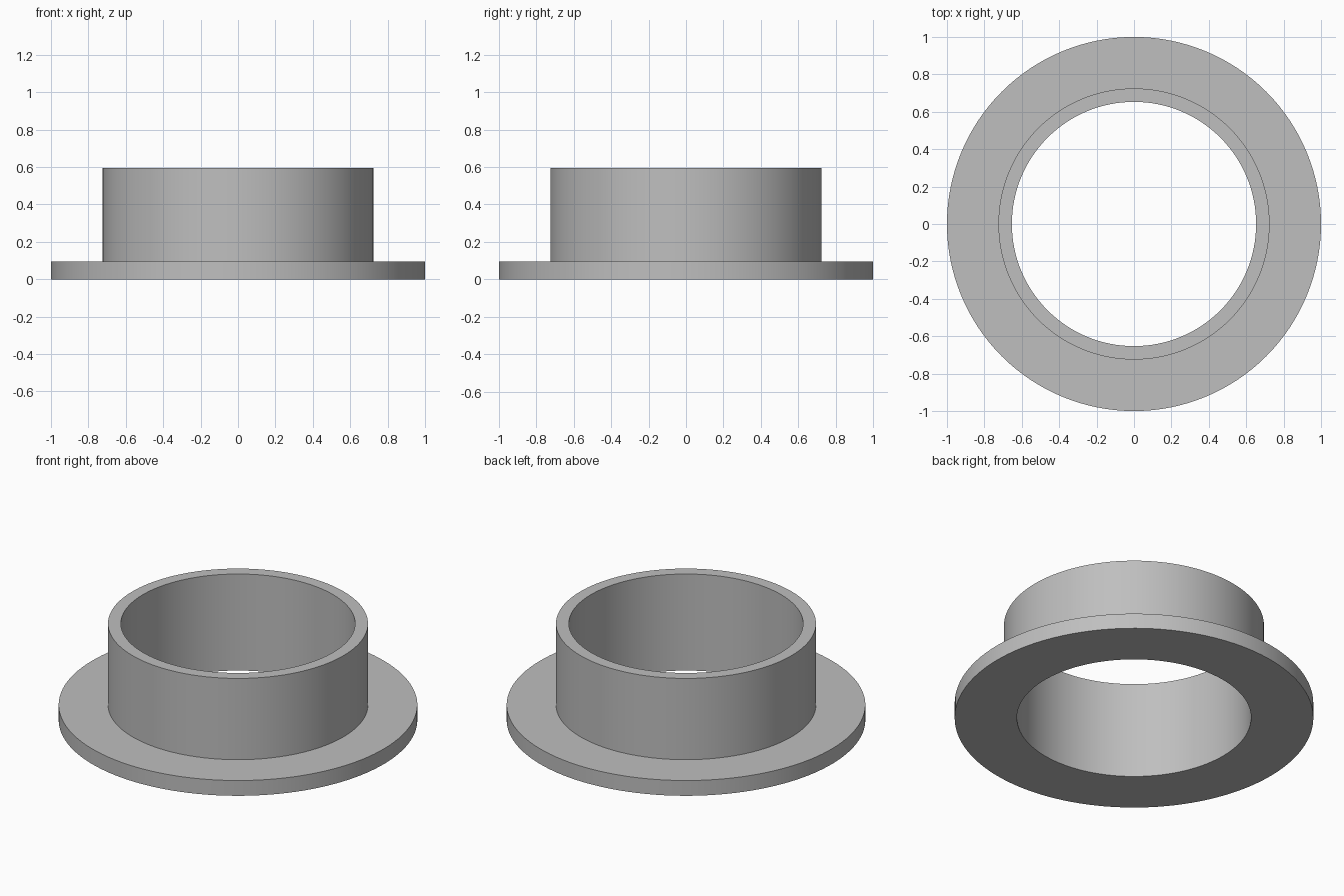
import bpy
import math

SEGMENTS = 128
BORE, SLEEVE, FLANGE = 0.653, 0.725, 1.0
FLANGE_TOP, SLEEVE_TOP = 0.094, 0.594

cube = bpy.data.objects.get("Cube")
if cube:
    bpy.data.objects.remove(cube, do_unlink=True)


def make_material(name, color):
    mat = bpy.data.materials.new(name)
    mat.use_nodes = True
    mat.diffuse_color = color
    mat.node_tree.nodes["Principled BSDF"].inputs["Base Color"].default_value = color
    return mat


def lathe(name, profile, mat):
    """Revolve a closed (radius, height) profile around the z axis."""
    count = len(profile)
    verts, faces = [], []
    for s in range(SEGMENTS):
        angle = math.tau * s / SEGMENTS
        verts += [(r * math.cos(angle), r * math.sin(angle), z) for r, z in profile]
        here, after = s * count, (s + 1) % SEGMENTS * count
        for i in range(count):
            j = (i + 1) % count
            faces.append((here + i, after + i, after + j, here + j))
    mesh = bpy.data.meshes.new(name)
    mesh.from_pydata(verts, [], faces)
    mesh.materials.append(mat)
    obj = bpy.data.objects.new(name, mesh)
    bpy.context.collection.objects.link(obj)
    bpy.ops.object.select_all(action="DESELECT")
    obj.select_set(True)
    bpy.context.view_layer.objects.active = obj
    bpy.ops.object.shade_smooth_by_angle(angle=math.radians(30))
    return obj


# Flanged sleeve: one solid with an L-shaped section, counter-clockwise
grey = make_material("mid grey", (0.52, 0.52, 0.52, 1.0))
lathe("flanged_bushing", [
    (BORE, 0), (FLANGE, 0), (FLANGE, FLANGE_TOP),
    (SLEEVE, FLANGE_TOP), (SLEEVE, SLEEVE_TOP), (BORE, SLEEVE_TOP),
], grey)
